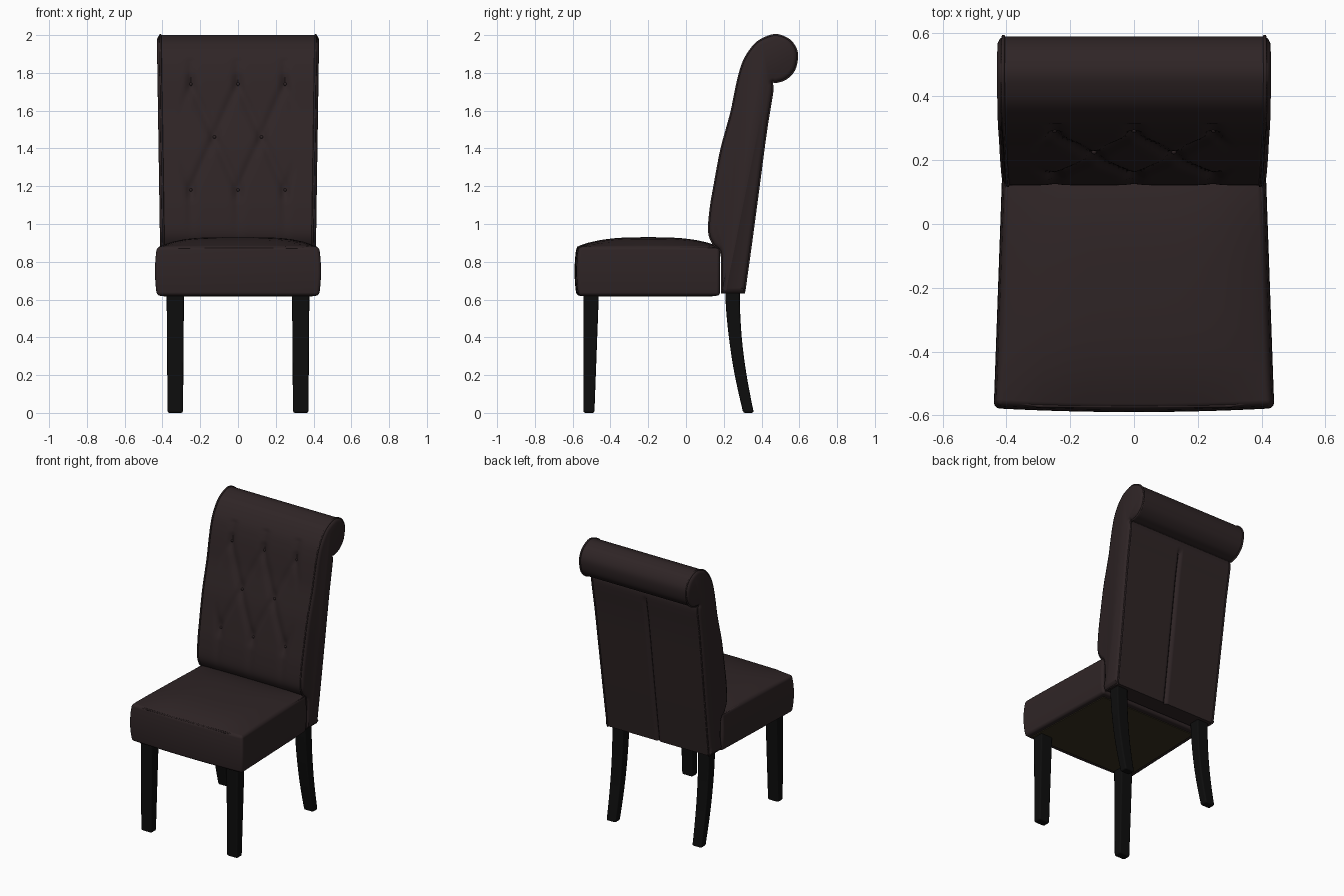
import bpy, bmesh, math
from mathutils import Vector

cube = bpy.data.objects.get("Cube")
if cube:
    bpy.data.objects.remove(cube, do_unlink=True)


def material(name, rgb):
    m = bpy.data.materials.new(name)
    m.use_nodes = True
    m.diffuse_color = (*rgb, 1)
    bsdf = next(n for n in m.node_tree.nodes if n.type == 'BSDF_PRINCIPLED')
    bsdf.inputs["Base Color"].default_value = (*rgb, 1)
    return m


LEATHER = material("dark brown leather", (0.028, 0.018, 0.019))
WOOD = material("black wood", (0.004, 0.004, 0.004))
LINING = material("olive lining", (0.040, 0.031, 0.015))


def finish(bm, name, mat, smooth=True, bevel=0, segments=3):
    bmesh.ops.recalc_face_normals(bm, faces=bm.faces)
    mesh = bpy.data.meshes.new(name)
    bm.to_mesh(mesh)
    bm.free()
    mesh.materials.append(mat)
    for p in mesh.polygons:
        p.use_smooth = smooth
    ob = bpy.data.objects.new(name, mesh)
    bpy.context.collection.objects.link(ob)
    if bevel:
        mod = ob.modifiers.new("rounding", 'BEVEL')
        mod.width, mod.segments = bevel, segments
        mod.limit_method = 'ANGLE'
        mod.angle_limit = math.radians(40)
        mod.harden_normals = smooth
    return ob


def loft(rings):
    """Join closed rings of points and cap both ends."""
    bm = bmesh.new()
    rows = [[bm.verts.new(p) for p in ring] for ring in rings]
    n = len(rows[0])
    for a, b in zip(rows, rows[1:]):
        for i in range(n):
            j = (i + 1) % n
            bm.faces.new((a[i], a[j], b[j], b[i]))
    bm.faces.new(rows[0])
    bm.faces.new(rows[-1])
    return bm


def piping(name, points, radius):
    cu = bpy.data.curves.new(name, 'CURVE')
    cu.dimensions = '3D'
    cu.bevel_depth, cu.bevel_resolution = radius, 1
    sp = cu.splines.new('POLY')
    sp.points.add(len(points) - 1)
    for sp_pt, p in zip(sp.points, points):
        sp_pt.co = (*p, 1)
    sp.use_cyclic_u = True
    cu.materials.append(LEATHER)
    bpy.context.collection.objects.link(bpy.data.objects.new(name, cu))


def smooth_path(pts, steps):
    """Catmull-Rom path through the points."""
    out = []
    for i in range(len(pts) - 1):
        p0, p1 = Vector(pts[max(i - 1, 0)]), Vector(pts[i])
        p2, p3 = Vector(pts[i + 1]), Vector(pts[min(i + 2, len(pts) - 1)])
        for s in range(steps):
            t = s / steps
            out.append(0.5 * (2 * p1 + (p2 - p0) * t + (2 * p0 - 5 * p1 + 4 * p2 - p3) * t * t
                              + (3 * p1 - p0 - 3 * p2 + p3) * t ** 3))
    return out + [Vector(pts[-1])]


# Backrest side profile (y, z): up the front, over the roll, down the rear
front = [(.19, .635), (.19, .76), (.185, .85), (.145, .895), (.122, .96), (.13, 1.08), (.15, 1.2),
         (.168, 1.3), (.188, 1.4), (.215, 1.5), (.242, 1.6), (.262, 1.7), (.285, 1.8)]
roll = [(.315, 1.88), (.37, 1.955), (.43, 1.99), (.485, 2.0), (.545, 1.975), (.58, 1.93),
        (.588, 1.88), (.572, 1.815), (.53, 1.77), (.48, 1.752), (.455, 1.75), (.457, 1.70)]
rear = [(.425, 1.5), (.385, 1.2), (.345, .9), (.308, .635)]
STEPS = 7
profile = smooth_path(front + roll + rear, STEPS)
n_front = len(front) * STEPS
n_rear = (len(front) + len(roll) - 1) * STEPS
PITCH_X, PITCH_Z, MID_Z = 0.125, 0.28, 1.46


def half_width(z):
    return 0.395 + 0.015 * (z - 0.9)


def odd_gap(v):
    return abs((v % 2) - 1)


def tuft(x, z):
    """Depth of the diamond creases and pleats on the front."""
    u, v = x / PITCH_X, (z - MID_Z) / PITCH_Z
    reach = max(0, min(1, (2.5 - abs(u)) * 2))
    if abs(v) <= 1:
        gap = min(odd_gap(u + v), odd_gap(u - v))
        fade = 1
    else:
        gap = abs((u + 1) % 2 - 1)
        fade = max(0, 1 - (abs(v) - 1) / 1.1)
    crease = 0.012 * math.exp(-(gap / 0.2) ** 2) * fade
    pit = math.exp(-((odd_gap(u + v) ** 2 + odd_gap(u - v) ** 2) / 0.06)) if abs(v) < 1.2 else 0
    return reach * (crease + 0.014 * pit)


def back_ring(frac, dx, inset):
    ring = []
    n = len(profile)
    for i, p in enumerate(profile):
        t = (profile[(i + 1) % n] - profile[i - 1]).normalized()
        y, z = p.x + t.y * inset, p.y - t.x * inset
        x = frac * half_width(p.y)
        if i < n_front and z > 0.9:
            y += tuft(x, z)
        if i > n_rear and abs(x) < 0.01:
            y -= 0.015
        ring.append((x + dx, y, z))
    return ring


COLS = 56
rings = [back_ring(-1, -.018, .022), back_ring(-1, -.011, .007)]
rings += [back_ring(2 * c / COLS - 1, 0, 0) for c in range(COLS + 1)]
rings += [back_ring(1, .011, .007), back_ring(1, .018, .022)]
backrest = finish(loft(rings), "backrest", LEATHER)
bpy.context.view_layer.objects.active = backrest
backrest.select_set(True)
bpy.ops.object.shade_smooth_by_angle(angle=math.radians(50))
backrest.select_set(False)

for side, label in ((1, "left"), (-1, "right")):
    piping(label + "_backrest_piping",
           [(side * half_width(p.y), p.x, p.y) for p in profile], 0.006)

# Tuft buttons
for row in (-1, 0, 1):
    for col in ((-1, 1) if row == 0 else (-2, 0, 2)):
        x, z = col * PITCH_X, MID_Z + row * PITCH_Z
        y = min(profile[:n_front], key=lambda p: abs(p.y - z)).x + 0.024
        bm = bmesh.new()
        bmesh.ops.create_uvsphere(bm, u_segments=10, v_segments=6, radius=0.009)
        bmesh.ops.translate(bm, verts=bm.verts, vec=(x, y, z))
        finish(bm, "tuft_button", LEATHER)

# Seat cushion: tapered towards the rear, bulging sides, domed top
Y0, Y1, Z0, Z1 = -0.58, 0.18, 0.62, 0.88


def seat_width(y):
    return 0.43 - 0.027 * (y - Y0) / (Y1 - Y0)


bm = bmesh.new()
bmesh.ops.create_cube(bm, size=2)
bmesh.ops.subdivide_edges(bm, edges=bm.edges[:], cuts=11, use_grid_fill=True)
for v in bm.verts:
    a, b, c = v.co
    bulge = 1 - c * c
    y = (Y0 + Y1) / 2 + b * (Y1 - Y0) / 2
    x = a * (seat_width(y) + 0.01 * bulge)
    if b < 0:
        y += 0.01 * bulge * b + 0.012 * a * a * -b
    dome = 0.05 * (1 - a ** 4) * (1 - abs(b) ** 3)
    z = Z0 + (c + 1) / 2 * (Z1 - Z0 + dome)
    v.co = (x, y, z)
finish(bm, "seat", LEATHER, bevel=0.018)

# Piping around the top of the seat
ym, yr = Y0 + 0.012, Y1 - 0.006
piping("seat_piping", [(-seat_width(ym) + .012, ym + .015, .872), (-.3, ym - .002, .874),
                       (0, ym - .004, .876), (.3, ym - .002, .874),
                       (seat_width(ym) - .012, ym + .015, .872),
                       (seat_width(yr) - .006, yr, .872), (-seat_width(yr) + .006, yr, .872)], 0.006)

# Lining under the seat
bm = bmesh.new()
bmesh.ops.create_cube(bm, size=1)
for v in bm.verts:
    y = -0.54 if v.co.y < 0 else 0.14
    v.co = (2 * v.co.x * (seat_width(y) - 0.035), y, 0.619 + v.co.z * 0.008)
finish(bm, "seat_lining", LINING, smooth=False)

# Legs: (centre y, z, half width x, half depth y)
front_leg = [(-.514, 0, .041, .029), (-.502, .64, .046, .041)]
rear_leg = smooth_path([(.331, 0, .036, .028), (.305, .12, .038, .030), (.281, .25, .040, .032),
                        (.261, .4, .042, .034), (.249, .55, .043, .037), (.246, .66, .043, .039)], 3)
for side, label in ((1, "left"), (-1, "right")):
    for name, path in (("front_leg", front_leg), ("rear_leg", rear_leg)):
        rings = [[(side * 0.332 + sx * hx, y + sy * hy, z)
                  for sx, sy in ((-1, -1), (1, -1), (1, 1), (-1, 1))] for y, z, hx, hy in path]
        finish(loft(rings), label + "_" + name, WOOD, bevel=0.01, segments=2)
